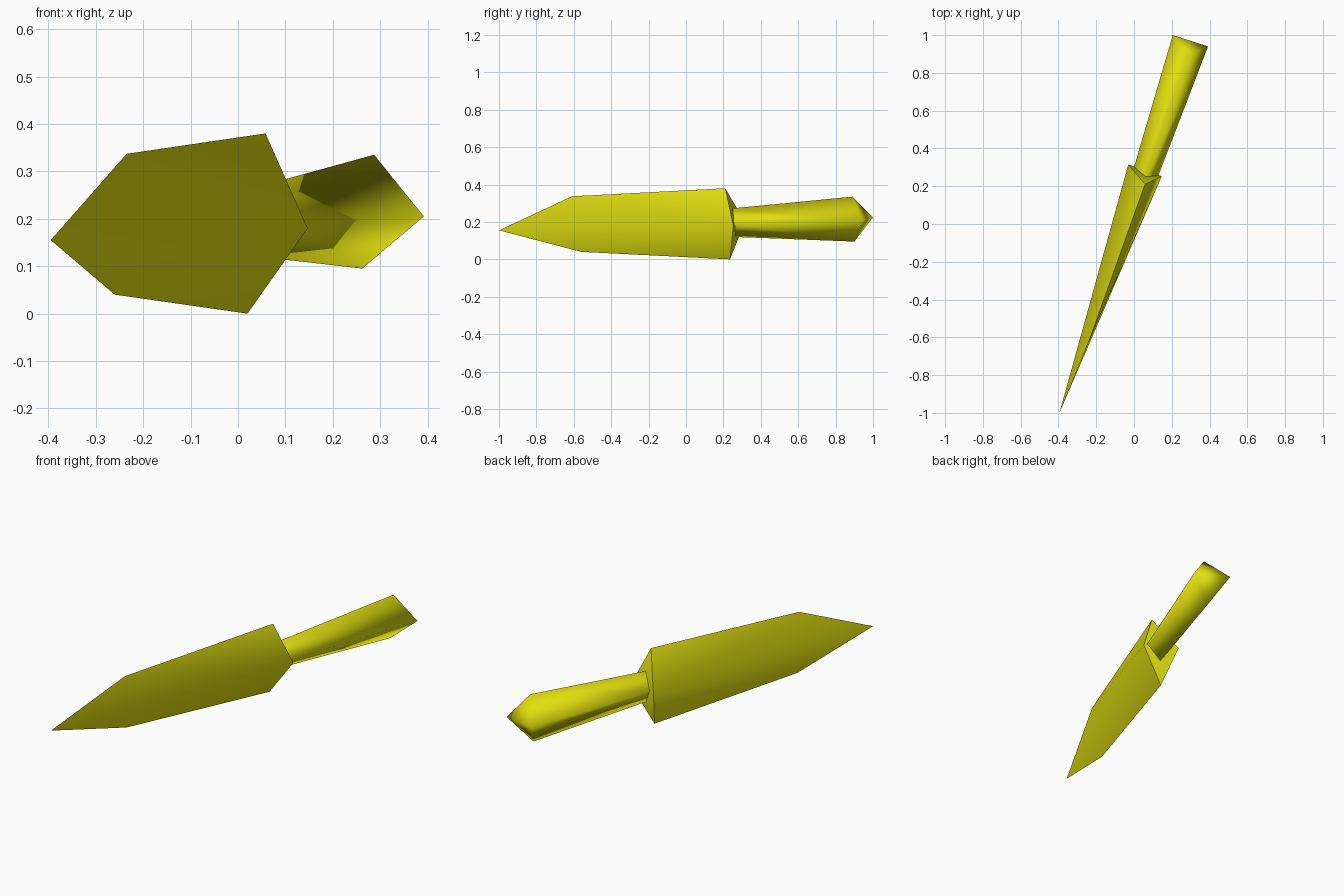
import bpy, bmesh, math

if "Cube" in bpy.data.objects:
    bpy.data.objects.remove(bpy.data.objects["Cube"])

paint = bpy.data.materials.new("bright_yellow")
paint.diffuse_color = (0.75, 0.74, 0.005, 1.0)
paint.use_nodes = True
paint.node_tree.nodes["Principled BSDF"].inputs["Base Color"].default_value = paint.diffuse_color


def make_part(name, points, faces):
    bm = bmesh.new()
    verts = [bm.verts.new(p) for p in points]
    for f in faces:
        bm.faces.new([verts[i] for i in f])
    bmesh.ops.recalc_face_normals(bm, faces=bm.faces)
    for f in bm.faces:
        f.smooth = True
    mesh = bpy.data.meshes.new(name)
    bm.to_mesh(mesh)
    bm.free()
    mesh.materials.append(paint)
    obj = bpy.data.objects.new(name, mesh)
    bpy.context.collection.objects.link(obj)
    return obj


# Blade: diamond section at the rear, tapering past two shoulders to a point
TIP, UP, LOW, TOP, BOTTOM, LEFT, RIGHT = range(7)
blade_points = [(-0.395, -1.0, 0.155),
                (-0.235, -0.61, 0.337), (-0.26, -0.56, 0.04),
                (0.058, 0.21, 0.38), (0.02, 0.235, 0.0),
                (-0.03, 0.315, 0.20), (0.147, 0.253, 0.18)]
blade_faces = [(TOP, LEFT, RIGHT), (BOTTOM, LEFT, RIGHT)]
for side in (LEFT, RIGHT):
    for rear, shoulder in ((TOP, UP), (BOTTOM, LOW)):
        blade_faces += [(rear, shoulder, side), (shoulder, TIP, side)]
blade = make_part("blade", blade_points, blade_faces)

# Handle: four-sided flaring grip with a ridged end, smooth all over
grip_start = [(0.058, 0.24, 0.272), (0.125, 0.245, 0.19),
              (0.045, 0.255, 0.12), (-0.003, 0.29, 0.20)]
grip_end = [(0.287, 0.89, 0.335), (0.392, 0.94, 0.205),
            (0.262, 0.90, 0.095), (0.205, 1.0, 0.225)]
handle_faces = [(i, (i + 1) % 4, (i + 1) % 4 + 4, i + 4) for i in range(4)]
handle_faces += [(4, 5, 7), (5, 6, 7)]
make_part("handle", grip_start + grip_end, handle_faces)

# Blade keeps its cutting edges sharp
bpy.ops.object.select_all(action='DESELECT')
blade.select_set(True)
bpy.context.view_layer.objects.active = blade
bpy.ops.object.shade_smooth_by_angle(angle=math.radians(60))
